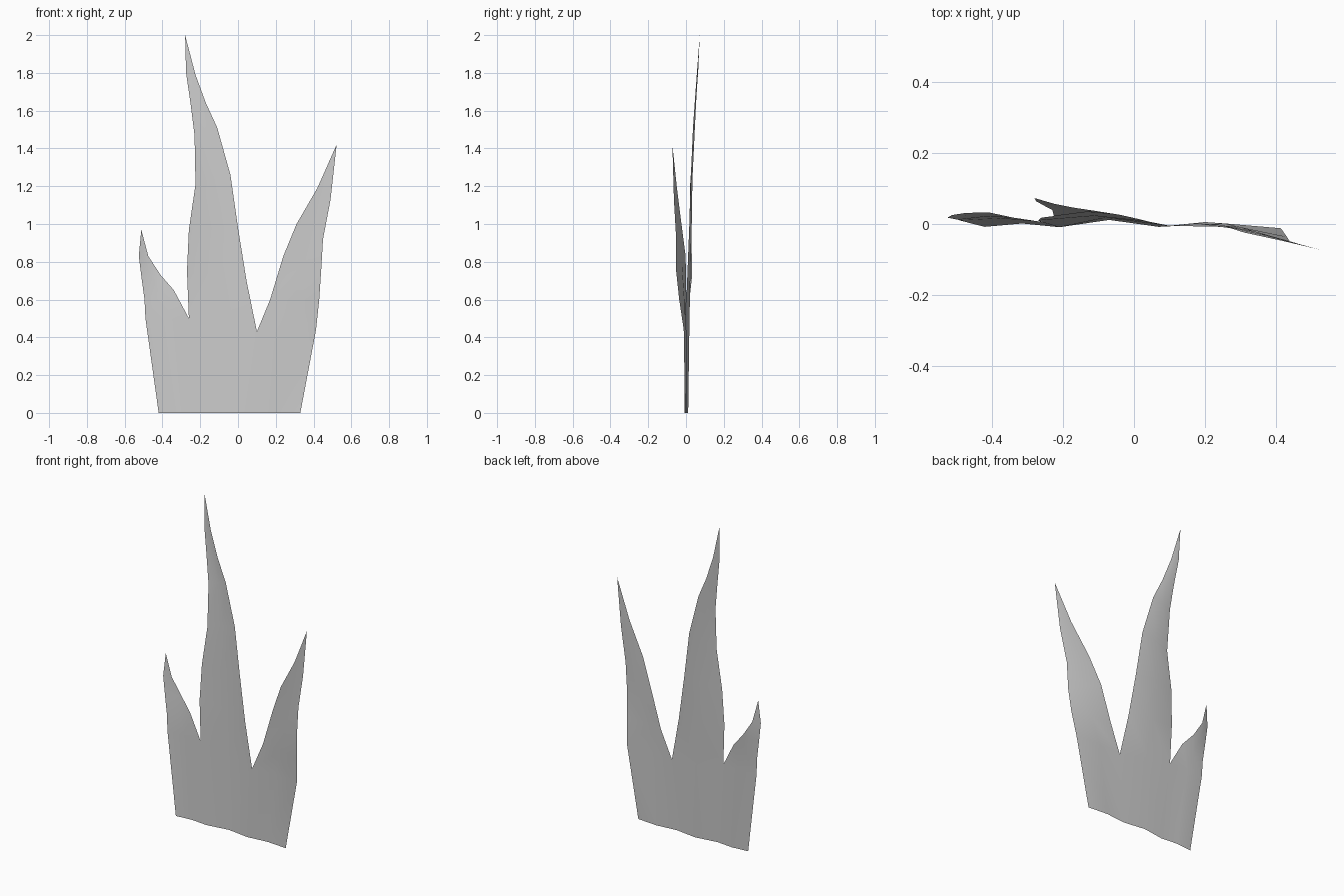
import bpy, bmesh
from mathutils import Vector

# Each blade: rungs of (left x, y, z, right x, y, z) from base up, then tip and ridge bulge
left_rungs = [
    (-.42, -.008, 0, -.21, -.009, 0),
    (-.49, .010, .50, -.26, .006, .50),
    (-.495, .012, .60, -.34, .018, .65),
    (-.51, .015, .71, -.41, .033, .73),
    (-.525, .018, .83, -.475, .031, .83),
]
middle_rungs = [
    (-.21, -.009, 0, .07, -.008, 0),
    (-.26, .006, .50, .10, -.005, .43),
    (-.27, .010, .75, .045, .006, .70),
    (-.26, .018, .97, 0, .017, .98),
    (-.225, .022, 1.21, -.04, .026, 1.26),
    (-.23, .040, 1.47, -.11, .037, 1.51),
    (-.25, .050, 1.63, -.17, .046, 1.64),
    (-.275, .064, 1.80, -.225, .057, 1.79),
]
right_rungs = [
    (.07, -.008, 0, .33, -.005, 0),
    (.10, -.005, .43, .413, -.012, .44),
    (.17, .002, .60, .43, -.036, .60),
    (.24, -.002, .83, .44, -.052, .75),
    (.31, -.024, 1.0, .45, -.052, .92),
    (.42, -.048, 1.19, .49, -.064, 1.13),
]
blades = [
    (left_rungs, (-.512, .025, .97), .010),
    (middle_rungs, (-.28, .073, 2.0), .020),
    (right_rungs, (.522, -.072, 1.42), .012),
]


def add_blade(bm, rungs, tip, bulge):
    """Skin a two-strip blade with a raised centre ridge that fades upward."""
    rows = []
    for i, r in enumerate(rungs):
        a, b = Vector(r[:3]), Vector(r[3:])
        mid = (a + b) / 2
        mid.y += bulge * (1 - i / len(rungs))
        rows.append([bm.verts.new(p) for p in (a, mid, b)])
    for lo, hi in zip(rows, rows[1:]):
        for k in range(2):
            bm.faces.new((lo[k], lo[k + 1], hi[k + 1], hi[k]))
    top = bm.verts.new(tip)
    for k in range(2):
        bm.faces.new((rows[-1][k], rows[-1][k + 1], top))


# Single sheet of three flame blades joined along the shared valleys
bm = bmesh.new()
for blade in blades:
    add_blade(bm, *blade)
bmesh.ops.remove_doubles(bm, verts=bm.verts, dist=.0005)
mesh = bpy.data.meshes.new("grass_blades")
bm.to_mesh(mesh)
bm.free()
for poly in mesh.polygons:
    poly.use_smooth = True
obj = bpy.data.objects.new("grass_blades", mesh)
bpy.context.collection.objects.link(obj)
